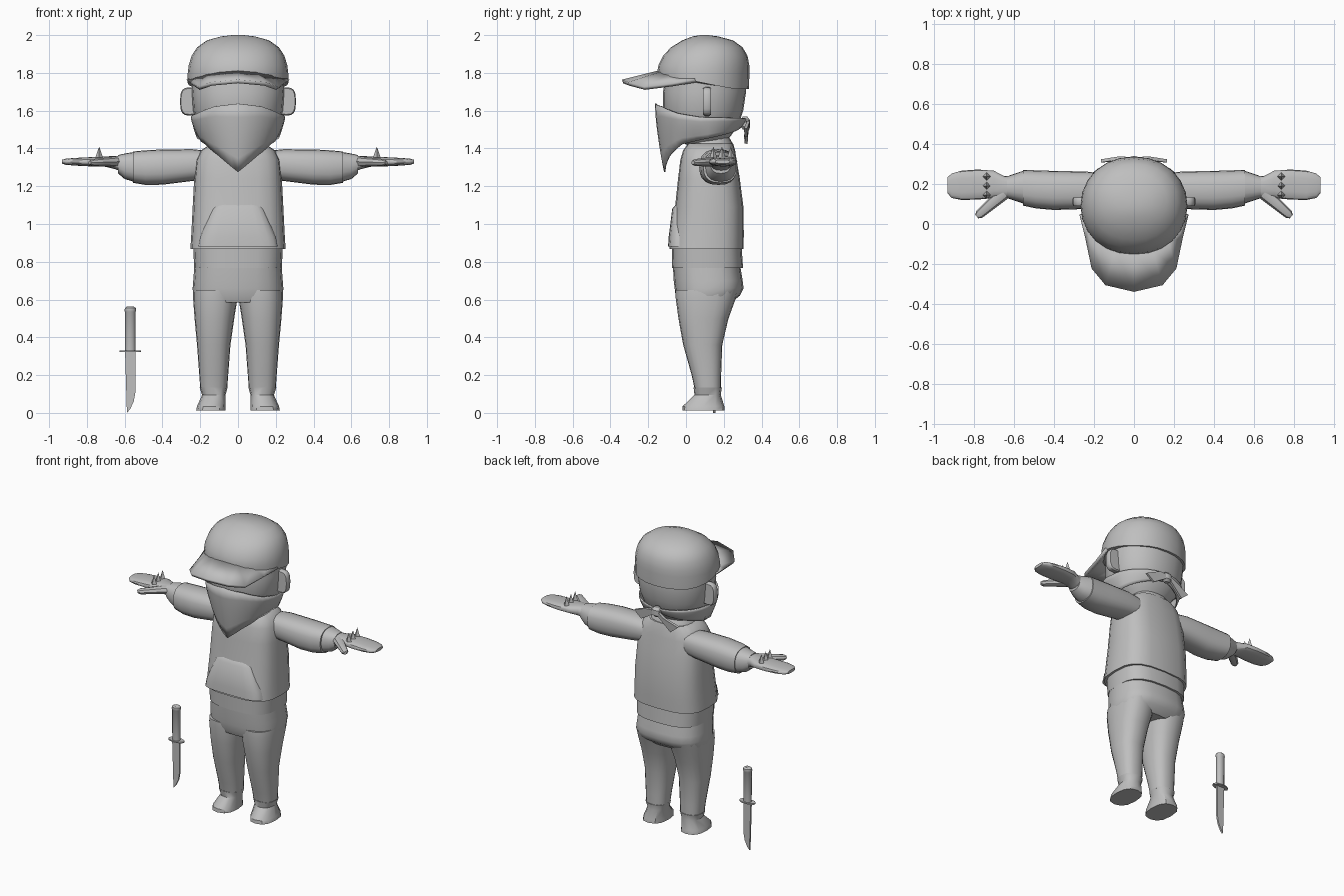
import bpy, bmesh, math
from mathutils import Vector

grey = bpy.data.materials.new("plain_grey")
grey.diffuse_color = (0.52, 0.52, 0.52, 1)


def finish(name, verts, faces, smooth=True, mirror=False, solid=0, offset=-1):
    me = bpy.data.meshes.new(name)
    me.from_pydata(verts, [], faces)
    bm = bmesh.new()
    bm.from_mesh(me)
    bmesh.ops.recalc_face_normals(bm, faces=bm.faces)
    bm.to_mesh(me)
    bm.free()
    me.materials.append(grey)
    ob = bpy.data.objects.new(name, me)
    bpy.context.collection.objects.link(ob)
    if solid:
        m = ob.modifiers.new("thickness", 'SOLIDIFY')
        m.thickness, m.offset = solid, offset
    if mirror:
        m = ob.modifiers.new("mirror", 'MIRROR')
        m.use_mirror_merge = False
    if smooth:
        bpy.ops.object.select_all(action='DESELECT')
        ob.select_set(True)
        bpy.context.view_layer.objects.active = ob
        bpy.ops.object.shade_smooth_by_angle(angle=math.radians(38))
    return ob


def loft(name, axis, rings, n=2.4, sides=20, **kw):
    """Rings are (position, a_min, a_max, b_min, b_max) along one axis."""
    verts, faces = [], []
    for t, a0, a1, b0, b1 in rings:
        for i in range(sides):
            w = 2 * math.pi * i / sides
            c, s = math.cos(w), math.sin(w)
            a = (a0 + a1) / 2 + (a1 - a0) / 2 * math.copysign(abs(c) ** (2 / n), c)
            b = (b0 + b1) / 2 + (b1 - b0) / 2 * math.copysign(abs(s) ** (2 / n), s)
            verts.append({'x': (t, a, b), 'y': (a, t, b), 'z': (a, b, t)}[axis])
    for r in range(len(rings) - 1):
        for i in range(sides):
            j = (i + 1) % sides
            faces.append((r * sides + i, r * sides + j, (r + 1) * sides + j, (r + 1) * sides + i))
    last = (len(rings) - 1) * sides
    faces += [tuple(range(sides)), tuple(range(last, last + sides))]
    return finish(name, verts, faces, **kw)


def centred(rings):
    return [(z, -x, x, y0, y1) for z, x, y0, y1 in rings]


def grid_faces(rows, cols):
    return [(r * cols + c, r * cols + c + 1, (r + 1) * cols + c + 1, (r + 1) * cols + c)
            for r in range(rows - 1) for c in range(cols - 1)]


def lerp_table(table, x):
    for (x0, y0), (x1, y1) in zip(table, table[1:]):
        if x <= x1:
            return y0 + (y1 - y0) * (x - x0) / (x1 - x0)
    return table[-1][1]


# Trousers and shoes
loft("trouser_hips", 'z', centred([
    (0.585, 0.225, -0.04, 0.24), (0.62, 0.238, -0.055, 0.285), (0.66, 0.24, -0.06, 0.305),
    (0.7, 0.237, -0.065, 0.3), (0.79, 0.23, -0.07, 0.285)]), n=2.7)
loft("trouser_leg", 'z', [
    (0.13, 0.057, 0.2, 0.045, 0.185), (0.2, 0.052, 0.205, 0.03, 0.186),
    (0.36, 0.04, 0.217, -0.015, 0.192), (0.5, 0.02, 0.23, -0.04, 0.225),
    (0.61, 0.002, 0.238, -0.055, 0.265), (0.65, 0.0, 0.236, -0.055, 0.28)], mirror=True)
loft("shoe", 'z', [
    (0.012, 0.065, 0.222, -0.02, 0.205), (0.035, 0.066, 0.217, -0.018, 0.203),
    (0.095, 0.066, 0.19, 0.045, 0.184), (0.135, 0.055, 0.204, 0.04, 0.19)],
    n=2.5, sides=12, mirror=True)

# Hooded top
loft("waistband", 'z', centred([(0.768, 0.232, -0.073, 0.302), (0.87, 0.237, -0.075, 0.295)]), n=2.9)
loft("torso", 'z', centred([
    (0.868, 0.252, -0.088, 0.305), (0.95, 0.247, -0.078, 0.306), (1.09, 0.24, -0.058, 0.304),
    (1.24, 0.232, -0.042, 0.285), (1.34, 0.222, -0.03, 0.268), (1.39, 0.195, -0.015, 0.26),
    (1.425, 0.145, 0.01, 0.25)]), n=3)
loft("front_pouch", 'z', centred([
    (0.88, 0.215, -0.095, 0.1), (0.93, 0.205, -0.092, 0.1), (1.08, 0.14, -0.073, 0.08),
    (1.105, 0.125, -0.052, 0.07)]), n=4)
loft("collar", 'z', centred([
    (1.38, 0.16, 0.0, 0.25), (1.43, 0.14, 0.02, 0.245), (1.465, 0.11, 0.04, 0.225)]))
loft("sleeve", 'x', [
    (0.14, 0.08, 0.25, 1.24, 1.385), (0.24, 0.075, 0.262, 1.228, 1.396),
    (0.4, 0.07, 0.265, 1.208, 1.395), (0.49, 0.078, 0.268, 1.207, 1.39),
    (0.555, 0.092, 0.27, 1.218, 1.384)], n=2.5, mirror=True)
loft("sleeve_cuff", 'x', [
    (0.545, 0.1, 0.268, 1.222, 1.382), (0.6, 0.118, 0.25, 1.238, 1.373),
    (0.635, 0.13, 0.237, 1.268, 1.365)], mirror=True)

# Hands with thumbs and spiked knuckles
loft("hand", 'x', [
    (0.6, 0.132, 0.236, 1.27, 1.362), (0.65, 0.132, 0.24, 1.29, 1.36),
    (0.7, 0.13, 0.266, 1.303, 1.358), (0.78, 0.122, 0.272, 1.305, 1.354),
    (0.86, 0.12, 0.266, 1.309, 1.35), (0.91, 0.13, 0.252, 1.313, 1.346),
    (0.932, 0.155, 0.232, 1.32, 1.34)], n=2.6, sides=16, mirror=True)
verts, faces = [], []
a, b = Vector((0.65, 0.155, 1.33)), Vector((0.785, 0.037, 1.325))
d = (b - a).normalized()
side = Vector((-d.y, d.x, 0))
for t, r in ((0, 0.035), (0.5, 0.028), (0.9, 0.023), (1, 0.012)):
    for i in range(8):
        w = math.pi * i / 4
        verts.append(a.lerp(b, t) + side * r * math.cos(w) + Vector((0, 0, r * 0.8 * math.sin(w))))
faces = [(r * 8 + i, r * 8 + (i + 1) % 8, r * 8 + 8 + (i + 1) % 8, r * 8 + 8 + i)
         for r in range(3) for i in range(8)] + [tuple(range(8)), tuple(range(24, 32))]
finish("thumb", verts, faces, mirror=True)
verts, faces = [], []
for y in (0.145, 0.19, 0.237):
    k = len(verts)
    verts += [(0.715, y, 1.352), (0.735, y - 0.02, 1.352), (0.755, y, 1.352),
              (0.735, y + 0.02, 1.352), (0.735, y, 1.41)]
    faces += [(k + i, k + (i + 1) % 4, k + 4) for i in range(4)] + [(k, k + 1, k + 2, k + 3)]
finish("knuckle_spikes", verts, faces, smooth=False, mirror=True)

# Head and ears
loft("head", 'z', centred([
    (1.42, 0.11, 0.0, 0.2), (1.47, 0.165, -0.05, 0.24), (1.53, 0.21, -0.1, 0.28),
    (1.6, 0.238, -0.122, 0.303), (1.7, 0.245, -0.122, 0.318), (1.8, 0.24, -0.1, 0.31)]),
    n=2.2, sides=24)
loft("ear", 'y', [(0.09, 0.21, 0.302, 1.58, 1.718), (0.1, 0.2, 0.307, 1.573, 1.724),
                  (0.125, 0.2, 0.307, 1.573, 1.724), (0.133, 0.21, 0.302, 1.58, 1.718)],
     n=3, sides=16, mirror=True)

# Cap crown, its rim rising toward the front
crown = loft("cap_crown", 'z', centred([
    (1.715, 0.267, -0.15, 0.333), (1.8, 0.266, -0.153, 0.336), (1.84, 0.261, -0.146, 0.335),
    (1.89, 0.246, -0.122, 0.326), (1.935, 0.217, -0.08, 0.3), (1.972, 0.165, -0.02, 0.25),
    (1.993, 0.09, 0.035, 0.17), (2.0, 0.03, 0.075, 0.12)]), n=2.1, sides=24)
for v in crown.data.vertices:
    if v.co.z < 1.72:
        v.co.z += 0.05 * max(0, min(1, (0.25 - v.co.y) / 0.25))

# Cap brim, drooping at the sides
inner = [(0, -0.148, 1.81), (0.09, -0.13, 1.805), (0.165, -0.08, 1.795), (0.222, -0.02, 1.78), (0.255, 0.05, 1.77)]
outer = [(0, -0.336, 1.763), (0.14, -0.303, 1.75), (0.207, -0.22, 1.727), (0.237, -0.07, 1.745), (0.266, 0.05, 1.765)]


def both_sides(half):
    return [(-x, y, z) for x, y, z in reversed(half[1:])] + half


finish("cap_brim", both_sides(inner) + both_sides(outer), grid_faces(2, 9), solid=0.02,
       offset=0).location.z = -0.008

# Bandana wrapped round the head, hanging to a point in front
top_edge = [(0, 1.637), (30, 1.622), (60, 1.585), (90, 1.565), (180, 1.557)]
low_edge = [(0, 1.275), (30, 1.358), (60, 1.422), (90, 1.445), (135, 1.48), (180, 1.515)]
verts, rows, cols = [], 6, 37
for r in range(rows):
    v = r / (rows - 1)
    for c in range(cols):
        deg = -180 + 10 * c
        w = math.radians(deg)
        hi, lo = lerp_table(top_edge, abs(deg)), lerp_table(low_edge, abs(deg))
        k = 1 - 0.2 * v ** 1.5 * (1 if abs(deg) < 100 else 0.6)
        verts.append((0.25 * k * math.sin(w), 0.078 - 0.243 * k * math.cos(w), hi + (lo - hi) * v))
finish("bandana", verts, grid_faces(rows, cols), solid=0.008)

# Bandana knot and two tails at the back
loft("bandana_knot", 'z', centred([(1.5, 0.015, 0.3, 0.325), (1.515, 0.032, 0.29, 0.34),
                                   (1.55, 0.032, 0.29, 0.34), (1.568, 0.015, 0.3, 0.325)]), sides=10)
for name, s, drop in (("tail_a", 1, 0.015), ("tail_b", -1, 0.05)):
    pts = [(0.01, 0.325, 1.545), (0.07, 0.33, 1.56 - drop), (0.165, 0.315, 1.52 - drop),
           (0.11, 0.318, 1.475 - drop), (0.01, 0.325, 1.52)]
    finish("bandana_" + name, [(s * x, y, z) for x, y, z in pts], [(0, 1, 2, 3, 4)],
           smooth=False, solid=0.016, offset=0)

# Knife standing beside the figure
KX, KY = -0.57, 0.15


def knife_ring(z, rx, ry):
    return (z, KX - rx, KX + rx, KY - ry, KY + ry)


loft("knife_handle", 'z', [knife_ring(0.325, 0.027, 0.022), knife_ring(0.535, 0.028, 0.023),
                           knife_ring(0.54, 0.031, 0.026), knife_ring(0.555, 0.029, 0.024),
                           knife_ring(0.563, 0.018, 0.015)], n=2, sides=12)
loft("knife_guard", 'z', [knife_ring(0.322, 0.057, 0.03), knife_ring(0.33, 0.057, 0.03)], n=2, sides=16)
blade = [(-0.598, 0.325), (-0.543, 0.325), (-0.543, 0.11), (-0.552, 0.06), (-0.57, 0.022), (-0.588, 0.0)]
finish("knife_blade", [(x, KY, z) for x, z in blade], [tuple(range(6))], smooth=False, solid=0.012, offset=0)
